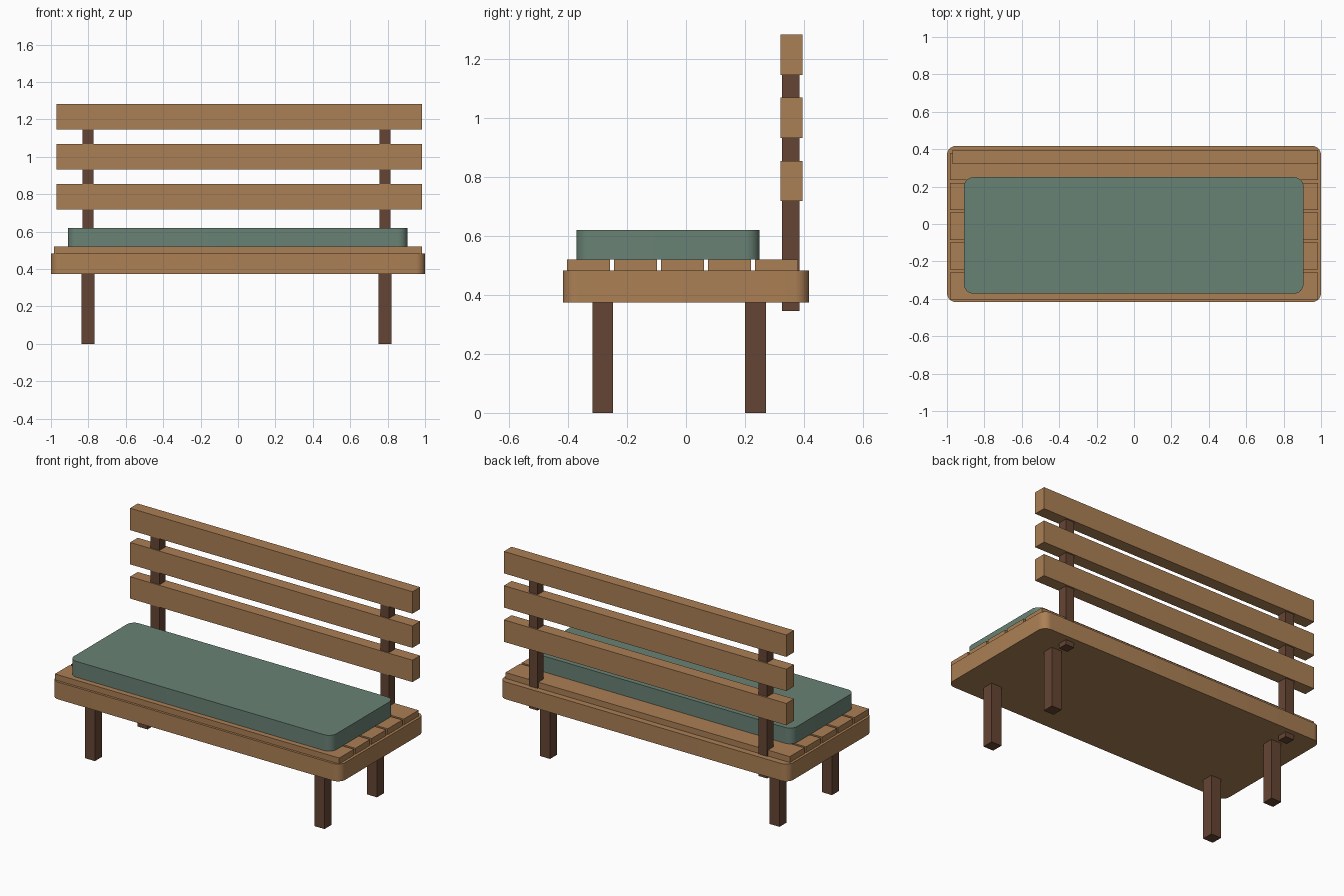
import bpy
import bmesh

default = bpy.data.objects.get("Cube")
if default:
    bpy.data.objects.remove(default, do_unlink=True)


def make_material(name, rgb):
    mat = bpy.data.materials.new(name)
    mat.use_nodes = True
    colour = (*rgb, 1.0)
    mat.diffuse_color = colour
    mat.node_tree.nodes["Principled BSDF"].inputs["Base Color"].default_value = colour
    return mat


LIGHT_WOOD = make_material("light wood", (0.41, 0.215, 0.09))
DARK_WOOD = make_material("dark wood", (0.13, 0.06, 0.034))
FABRIC = make_material("green fabric", (0.141, 0.223, 0.178))


def box(name, x, y, z, mat, radius=0.0):
    """Box from (min, max) ranges; radius rounds the upright edges."""
    bm = bmesh.new()
    bmesh.ops.create_cube(bm, size=1.0)
    spans = (x, y, z)
    for v in bm.verts:
        for axis, (low, high) in enumerate(spans):
            v.co[axis] = high if v.co[axis] > 0 else low
    if radius:
        upright = [e for e in bm.edges
                   if abs(e.verts[0].co.z - e.verts[1].co.z) > 0.01]
        bmesh.ops.bevel(bm, geom=upright, offset=radius, segments=8,
                        profile=0.5, affect='EDGES')
    # Shift the geometry so the object's origin sits at the part's middle
    middle = [(low + high) / 2 for low, high in spans]
    bmesh.ops.translate(bm, verts=bm.verts, vec=[-m for m in middle])
    mesh = bpy.data.meshes.new(name)
    bm.to_mesh(mesh)
    bm.free()
    mesh.materials.append(mat)
    obj = bpy.data.objects.new(name, mesh)
    obj.location = middle
    bpy.context.collection.objects.link(obj)
    if radius:
        bpy.ops.object.select_all(action='DESELECT')
        obj.select_set(True)
        bpy.context.view_layer.objects.active = obj
        bpy.ops.object.shade_smooth_by_angle()
    return obj


def around(centre, width):
    return (centre - width / 2, centre + width / 2)


# Seat base and cushion
box("seat_base", (-1, 1), (-0.418, 0.418), (0.375, 0.483), LIGHT_WOOD, 0.05)
box("seat_cushion", (-0.909, 0.906), (-0.372, 0.25), (0.521, 0.62), FABRIC, 0.05)

# Seat slats, front to back
for i in range(5):
    box(f"seat_slat_{i + 1}", (-0.984, 0.983), around(-0.331 + 0.1595 * i, 0.145),
        (0.483, 0.52), LIGHT_WOOD)

# Backrest slats, bottom to top
for i in range(3):
    box(f"back_slat_{i + 1}", (-0.971, 0.983), (0.32, 0.396),
        around(0.787 + 0.214 * i, 0.137), LIGHT_WOOD)

# Legs and backrest posts
for side, x in (("right", -0.802), ("left", 0.786)):
    for end, y in (("front", -0.283), ("back", 0.236)):
        box(f"{end}_{side}_leg", around(x, 0.07), around(y, 0.07), (0, 0.38), DARK_WOOD)
    box(f"back_{side}_post", around(x, 0.06), around(0.356, 0.06), (0.345, 1.25), DARK_WOOD)
